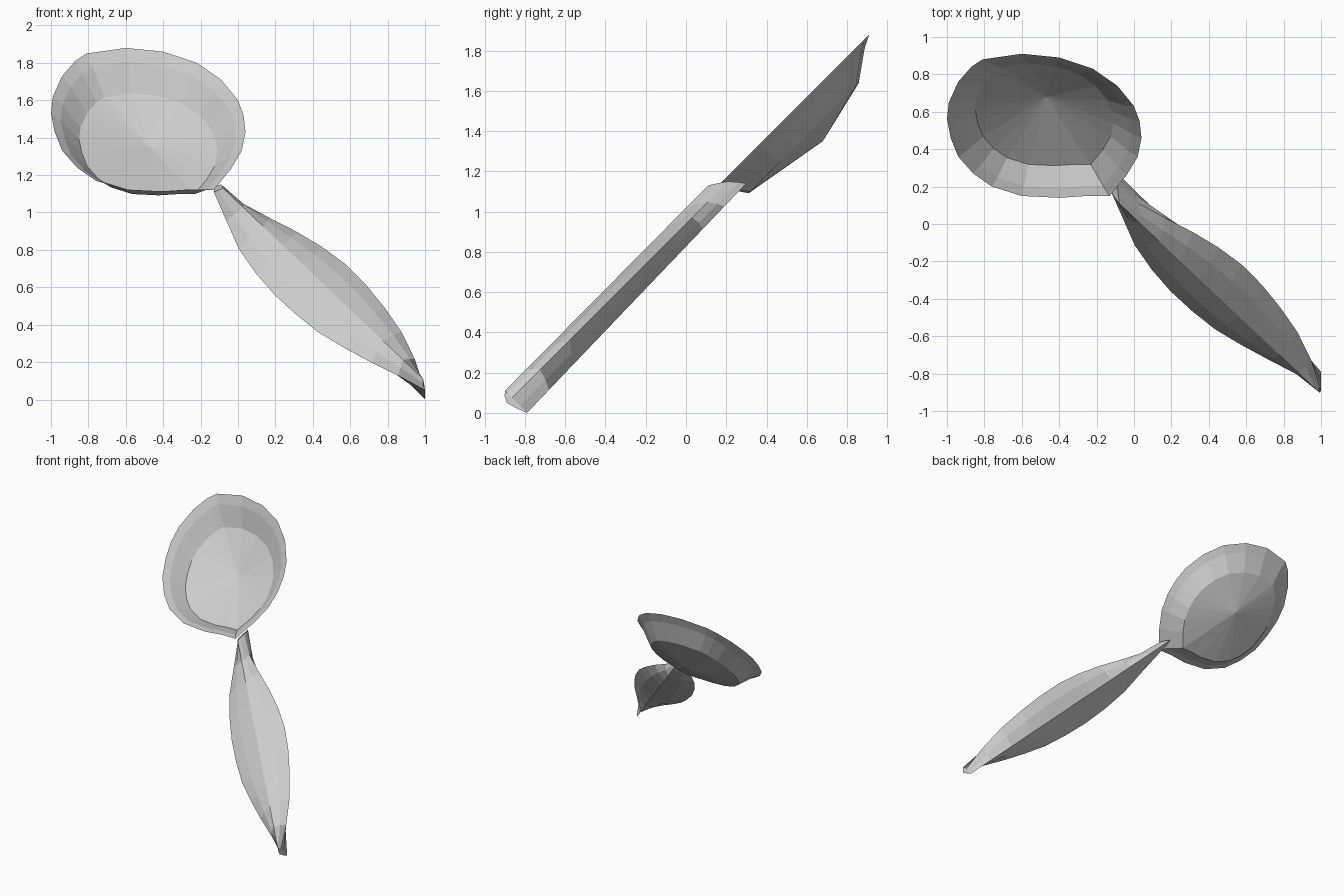
import bpy
from mathutils import Vector

cube = bpy.data.objects.get("Cube")
if cube:
    bpy.data.objects.remove(cube, do_unlink=True)

grey = bpy.data.materials.new("light grey")
grey.use_nodes = True
grey.diffuse_color = (0.6, 0.6, 0.6, 1)
grey.node_tree.nodes["Principled BSDF"].inputs["Base Color"].default_value = (0.6, 0.6, 0.6, 1)


def tilted(x, along, up):
    """The whole spoon leans back by 45 degrees."""
    return Vector((x, (along - up) / 2, (along + up) / 2))


def loft(name, rings, cap_start=None, cap_end=None):
    """Skin closed rings of equal length, fanning the ends to points."""
    n = len(rings[0])
    verts = [p for ring in rings for p in ring]
    faces = []
    for r in range(len(rings) - 1):
        for i in range(n):
            j = (i + 1) % n
            faces.append((r * n + i, r * n + j, (r + 1) * n + j, (r + 1) * n + i))
    for point, base in ((cap_start, 0), (cap_end, (len(rings) - 1) * n)):
        if point is not None:
            verts.append(point)
            for i in range(n):
                a, b = base + i, base + (i + 1) % n
                tri = (a, b) if base else (b, a)
                faces.append((*tri, len(verts) - 1))
    mesh = bpy.data.meshes.new(name)
    mesh.from_pydata(verts, [], faces)
    mesh.update()
    mesh.materials.append(grey)
    obj = bpy.data.objects.new(name, mesh)
    bpy.context.collection.objects.link(obj)
    return obj


# Bowl: the rim outline, shrunk inward and downward to a shallow cone
rim = [(-.13, 1.12), (-.04, 1.23), (.02, 1.33), (.04, 1.43), (.03, 1.52), (0, 1.6),
       (-.09, 1.71), (-.22, 1.8), (-.4, 1.86), (-.6, 1.88), (-.81, 1.85), (-.87, 1.81),
       (-.94, 1.73), (-.99, 1.62), (-1, 1.53), (-.98, 1.43), (-.94, 1.33), (-.86, 1.24),
       (-.76, 1.17), (-.6, 1.12), (-.4, 1.11), (-.25, 1.12)]
bowl_rings = []
for scale, middle, up in ((1, 2.02, .97), (.9, 2.0, .92), (.71, 1.95, .78)):
    bowl_rings.append([tilted(-.48 + scale * (x + .48),
                              middle + scale * (2 * z - .97 - 2.02), up) for x, z in rim])
loft("bowl", bowl_rings, cap_end=tilted(-.47, 2.03, .67))

# Handle: a leaf between a straight top ridge and a straight bottom ridge
left_width = (.01, .055, .1, .122, .132, .13, .12, .095, .065, .03, 0)
right_width = (.03, .035, .065, .098, .123, .137, .134, .12, .098, .058, 0)
top_start, top_end = Vector((-.08, .11, 1.13)), Vector((.99, -.9, .11))
low_start, low_end = Vector((-.12, .3, 1.14)), Vector((1, -.79, 0))
handle_rings = []
for i, (lw, rw) in enumerate(zip(left_width, right_width)):
    t = i / (len(left_width) - 1)
    x, z = -.12 + 1.12 * t, 1.12 - 1.07 * t
    top = top_start.lerp(top_end, t)
    low = low_start.lerp(low_end, t)
    inner = Vector((x - lw, z - lw - .92, z - lw))
    outer = Vector((x + rw, z + rw - .94, z + rw))
    ring = []
    for a, b in ((top, outer), (outer, low), (low, inner), (inner, top)):
        # A slight swell between ridge and edge
        bulge = ((a + b) / 2 - (top + low) / 2) * .12
        ring += [a, (a + b) / 2 + bulge]
    handle_rings.append(ring)
loft("handle", handle_rings,
     cap_start=(top_start + low_start) / 2, cap_end=(top_end + low_end) / 2)
